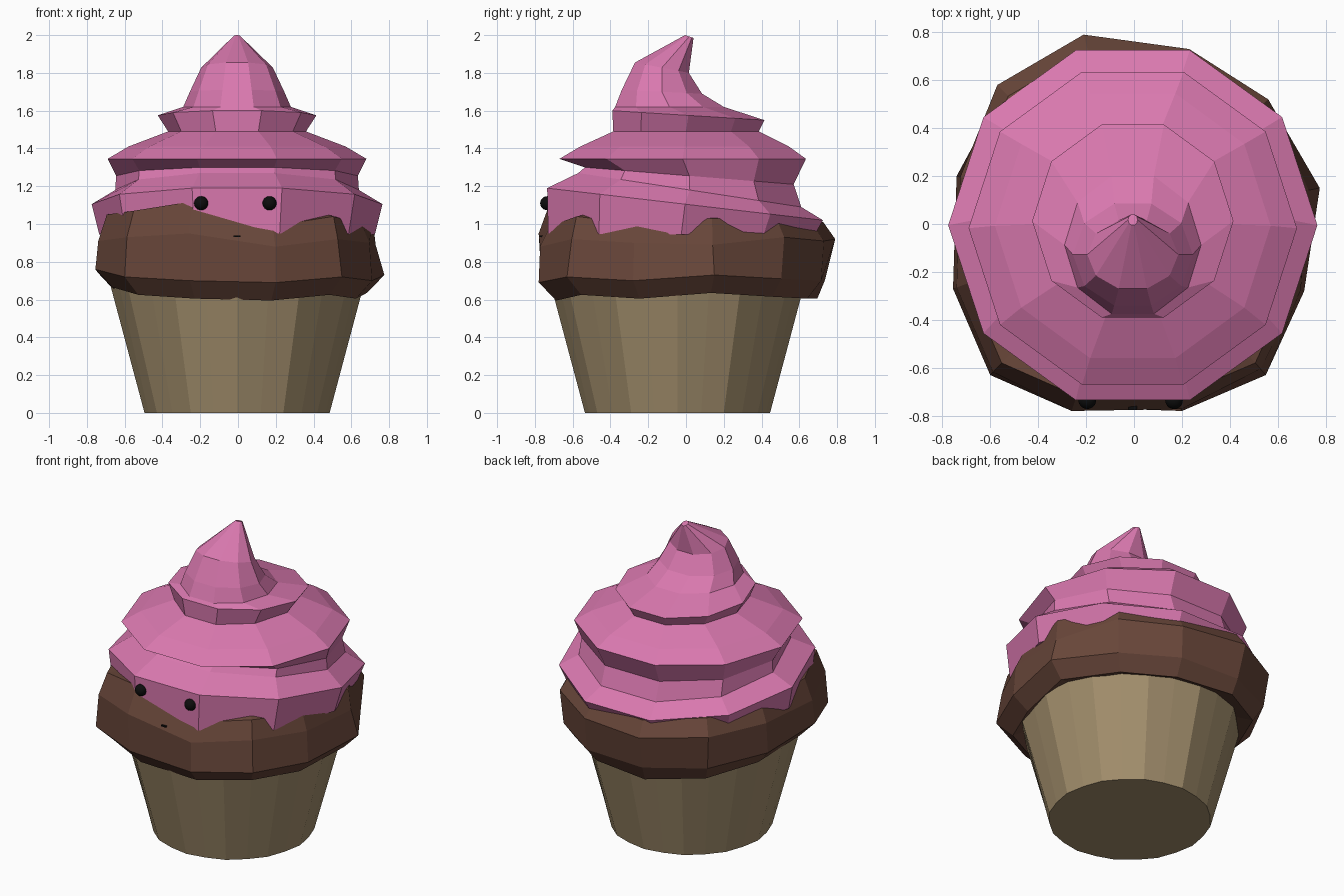
import bpy, math

if "Cube" in bpy.data.objects:
    bpy.data.objects.remove(bpy.data.objects["Cube"])

def material(name, rgb):
    m = bpy.data.materials.new(name)
    m.diffuse_color = (*rgb, 1)
    m.use_nodes = True
    m.node_tree.nodes["Principled BSDF"].inputs["Base Color"].default_value = m.diffuse_color
    return m

pink = material("pink_icing", (0.70, 0.19, 0.43))
brown = material("chocolate", (0.14, 0.062, 0.042))
tan = material("paper", (0.36, 0.27, 0.15))
black = material("black", (0.004, 0.004, 0.004))

def loft(name, rings, mat):
    """Skin a stack of equal-length counter-clockwise rings, capped at both ends."""
    n = len(rings[0])
    verts = [p for r in rings for p in r]
    faces = [(k*n + i, k*n + (i+1) % n, (k+1)*n + (i+1) % n, (k+1)*n + i)
             for k in range(len(rings) - 1) for i in range(n)]
    faces.append(tuple(reversed(range(n))))
    faces.append(tuple(range(len(verts) - n, len(verts))))
    me = bpy.data.meshes.new(name)
    me.from_pydata(verts, [], faces)
    me.materials.append(mat)
    ob = bpy.data.objects.new(name, me)
    bpy.context.collection.objects.link(ob)
    return ob

# Paper wrapper: tapered cup, pleats growing towards the rim
def pleated(r, flute, z, n=24):
    return [((r + flute*(-1)**i)*math.cos(math.tau*i/n) - 0.005,
             (r + flute*(-1)**i)*math.sin(math.tau*i/n) - 0.045, z) for i in range(n)]

loft("wrapper", [pleated(0.487, 0.003, 0), pleated(0.665, 0.012, 0.70)], tan)

# Cake: lumpy outline x, y, then belly z, shoulder z, top z, belly scale, shoulder scale
outline = [
    (-0.21, 0.79, 0.70, 0.92, 1.01, 0.93, 1.00),
    (-0.57, 0.58, 0.72, 0.94, 1.04, 0.96, 1.00),
    (-0.74, 0.20, 0.74, 0.93, 1.04, 1.00, 0.98),
    (-0.755, -0.27, 0.76, 0.91, 1.05, 1.00, 0.98),
    (-0.60, -0.63, 0.72, 0.93, 1.07, 1.00, 0.98),
    (-0.26, -0.78, 0.70, 0.95, 1.12, 0.98, 1.00),
    (0.20, -0.78, 0.69, 0.88, 0.99, 1.00, 0.99),
    (0.55, -0.63, 0.72, 0.92, 1.04, 1.00, 0.96),
    (0.71, -0.28, 0.70, 0.90, 1.00, 1.00, 0.98),
    (0.775, 0.15, 0.73, 0.89, 1.03, 1.00, 0.94),
    (0.56, 0.52, 0.71, 0.93, 1.03, 0.97, 1.00),
    (0.23, 0.73, 0.70, 0.91, 1.00, 0.98, 1.00)]
cake = [
    [(x*0.70, y*0.70, 0.67) for x, y, *_ in outline],
    [(x*0.88, y*0.88, zl - 0.095) for x, y, zl, *_ in outline],
    [(x*sl, y*sl, zl) for x, y, zl, zh, zt, sl, sh in outline],
    [(x*sh, y*sh, zh) for x, y, zl, zh, zt, sl, sh in outline],
    [(x*0.92, y*0.92, zt) for x, y, zl, zh, zt, sl, sh in outline],
    [(x*0.50, y*0.50, 1.10) for x, y, *_ in outline]]
loft("cake", cake, brown)

# Icing: ten-sided tilted tiers given as x radius, front y, front z, back y, back z
def tier(rx, yf, zf, yb, zb, n=10):
    ring = []
    for i in range(n):
        a = math.tau*i/n
        t = 0.5 + 0.5*math.sin(a)/math.cos(math.pi/n)
        ring.append((rx*math.cos(a) - 0.005, yf + (yb - yf)*t, zf + (zb - zf)*t))
    return ring

tiers = [(0.73, -0.73, 0.95, 0.68, 0.94), (0.77, -0.735, 1.19, 0.725, 1.02),
         (0.645, -0.57, 1.27, 0.61, 1.09), (0.64, -0.535, 1.30, 0.57, 1.21),
         (0.685, -0.67, 1.345, 0.635, 1.345), (0.575, -0.56, 1.41, 0.545, 1.41),
         (0.365, -0.385, 1.49, 0.385, 1.49), (0.42, -0.39, 1.60, 0.415, 1.55),
         (0.285, -0.375, 1.62, 0.20, 1.62), (0.25, -0.34, 1.71, 0.085, 1.69),
         (0.19, -0.27, 1.855, 0.015, 1.80), (0.02, -0.005, 2.0, 0.04, 1.985)]
loft("icing_swirl", [tier(*t) for t in tiers], pink)

# Eyes
for side, x in (("left", -0.195), ("right", 0.167)):
    bpy.ops.mesh.primitive_uv_sphere_add(segments=20, ring_count=12, radius=0.037,
                                         location=(x, -0.735, 1.11))
    eye = bpy.context.object
    eye.name = side + "_eye"
    eye.data.materials.append(black)
    bpy.ops.object.shade_smooth()

# Tiny mouth just breaking the cake surface
bpy.ops.mesh.primitive_cube_add(size=1, location=(-0.005, -0.765, 0.935))
mouth = bpy.context.object
mouth.name = "mouth"
mouth.scale = (0.035, 0.02, 0.008)
mouth.data.materials.append(black)
